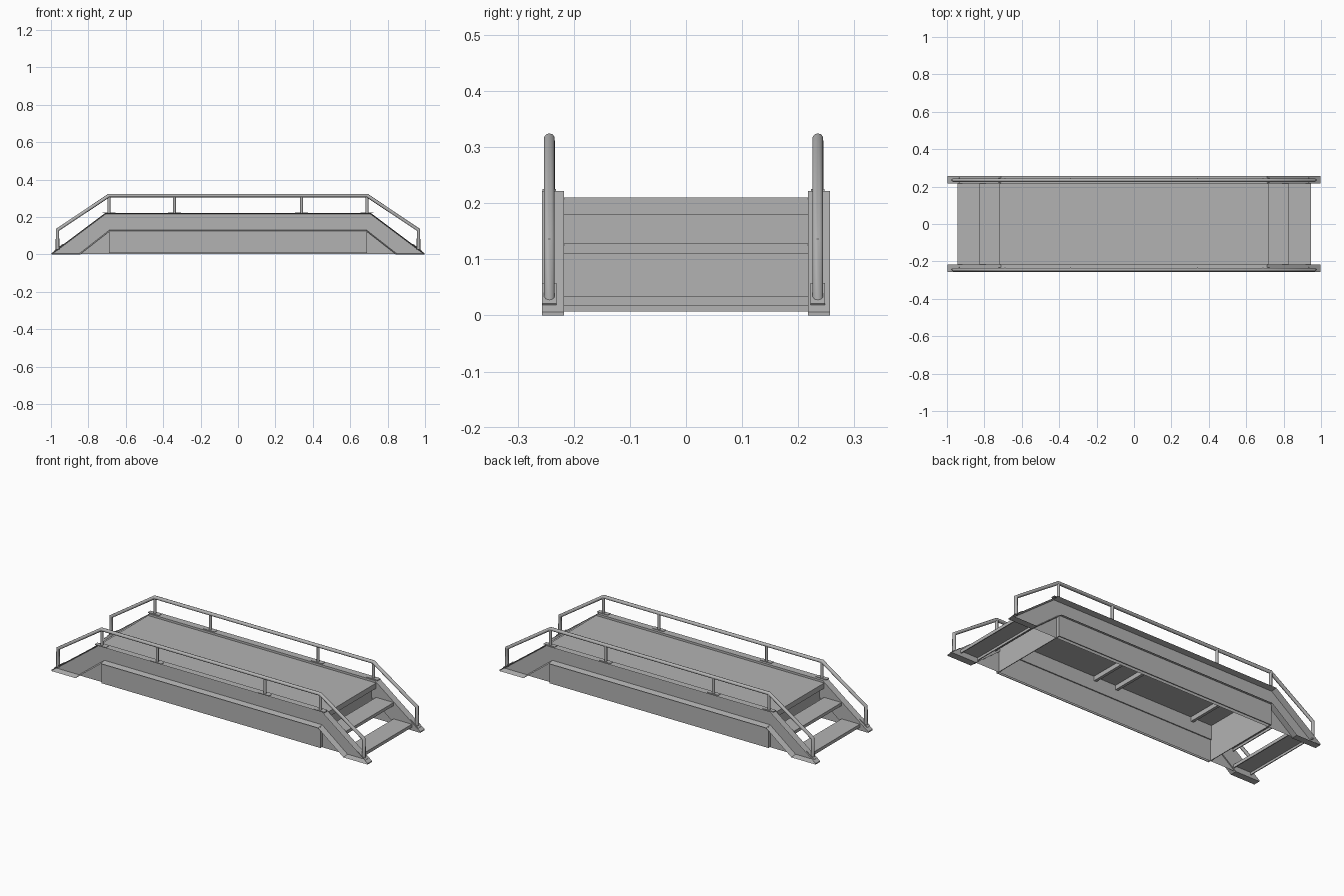
import bpy, bmesh, math
from mathutils import Matrix, Vector

old = bpy.data.objects.get("Cube")
if old:
    bpy.data.objects.remove(old, do_unlink=True)

steel = bpy.data.materials.new("grey_steel")
steel.use_nodes = True
GREY = (0.45, 0.45, 0.45, 1)
steel.diffuse_color = GREY
steel.node_tree.nodes["Principled BSDF"].inputs["Base Color"].default_value = GREY


def add(name, bm):
    bmesh.ops.recalc_face_normals(bm, faces=bm.faces)
    mesh = bpy.data.meshes.new(name)
    bm.to_mesh(mesh)
    bm.free()
    mesh.materials.append(steel)
    ob = bpy.data.objects.new(name, mesh)
    bpy.context.collection.objects.link(ob)
    return ob


def box(name, lo, hi, tilt=0):
    lo, hi = Vector(lo), Vector(hi)
    bm = bmesh.new()
    m = (Matrix.Translation((lo + hi) / 2) @ Matrix.Rotation(tilt, 4, 'Y')
         @ Matrix.Diagonal((*(hi - lo), 1)))
    bmesh.ops.create_cube(bm, size=1, matrix=m)
    return add(name, bm)


def tube(name, pts, radius):
    cu = bpy.data.curves.new(name, 'CURVE')
    cu.dimensions = '3D'
    cu.bevel_depth = radius
    cu.bevel_resolution = 3
    cu.use_fill_caps = True
    sp = cu.splines.new('POLY')
    sp.points.add(len(pts) - 1)
    for p, co in zip(sp.points, pts):
        p.co = (*co, 1)
    cu.materials.append(steel)
    ob = bpy.data.objects.new(name, cu)
    bpy.context.collection.objects.link(ob)
    bpy.ops.object.select_all(action='DESELECT')
    ob.select_set(True)
    bpy.context.view_layer.objects.active = ob
    bpy.ops.object.convert(target='MESH')
    bpy.ops.object.shade_smooth_by_angle(angle=math.radians(40))


IN, OUT = 0.217, 0.257          # inner and outer faces of the side channels
half = [(0.71, 0.222), (0.998, 0.006), (0.998, 0), (0.845, 0), (0.685, 0.125)]
outline = half + [(-x, z) for x, z in reversed(half)]
slope = math.atan2(0.216, 0.288)

for side, tag in ((-1, "right"), (1, "left")):
    # side channel: bent profile with its web recessed from the outside
    bm = bmesh.new()
    face = bm.faces.new([bm.verts.new((x, side * IN, z)) for x, z in outline])
    ext = bmesh.ops.extrude_face_region(bm, geom=[face])["geom"]
    bmesh.ops.translate(bm, vec=(0, side * (OUT - IN), 0),
                        verts=[v for v in ext if isinstance(v, bmesh.types.BMVert)])
    bmesh.ops.recalc_face_normals(bm, faces=bm.faces)
    outer = [f for f in bm.faces if f.normal.y * side > 0.9]
    bmesh.ops.inset_region(bm, faces=outer, thickness=0.006, use_even_offset=True)
    inner = {v for f in outer for v in f.verts}
    bmesh.ops.translate(bm, vec=(0, -side * 0.034, 0), verts=list(inner))
    add(tag + "_side_channel", bm)

    # skirt below the channel
    y0, y1 = sorted((side * 0.239, side * 0.243))
    box(tag + "_skirt", (-0.69, y0, 0.007), (0.69, y1, 0.127))

    # handrail with posts and foot plates
    ry = -0.2435 if side < 0 else 0.235
    path = [(0.965, 0.028), (0.965, 0.132), (0.69, 0.315)]
    path += [(-x, z) for x, z in reversed(path)]
    tube(tag + "_handrail", [(x, ry, z) for x, z in path], 0.01)
    for x in (-0.69, -0.34, 0.34, 0.69):
        tube(tag + "_rail_post", [(x, ry + 0.002, 0.22), (x, ry + 0.002, 0.312)], 0.008)
        box(tag + "_post_plate", (x - 0.035, ry - 0.012, 0.221), (x + 0.035, ry + 0.012, 0.225))
    for end in (-1, 1):
        cx, cz = end * 0.958, 0.038
        box(tag + "_foot_plate", (cx - 0.03, ry - 0.013, cz - 0.002),
            (cx + 0.03, ry + 0.013, cz + 0.002), end * slope)


def tread(name, x0, x1, top, lip):
    # folded plate: flat top with a downturned lip on each end
    box(name, (x0, -IN, top - 0.005), (x1, IN, top))
    for a in (x0, x1 - 0.005):
        box(name + "_lip", (a, -IN, top - lip), (a + 0.005, IN, top - 0.005))


# walking deck, cross beams, end walls and steps
tread("deck", -0.72, 0.72, 0.21, 0.03)
for x in (-0.56, -0.07, 0.07, 0.56):
    box("cross_beam", (x - 0.008, -IN, 0.18), (x + 0.008, IN, 0.206))
for end in (-1, 1):
    a, b = sorted((end * 0.686, end * 0.69))
    box("end_wall", (a, -0.243, 0.007), (b, 0.243, 0.127))
    box("end_wall_upper", (a, -IN, 0.127), (b, IN, 0.206))
    for near, far, top in ((0.72, 0.83, 0.128), (0.83, 0.945, 0.035)):
        a, b = sorted((end * near, end * far))
        tread("step", a, b, top, 0.018)
